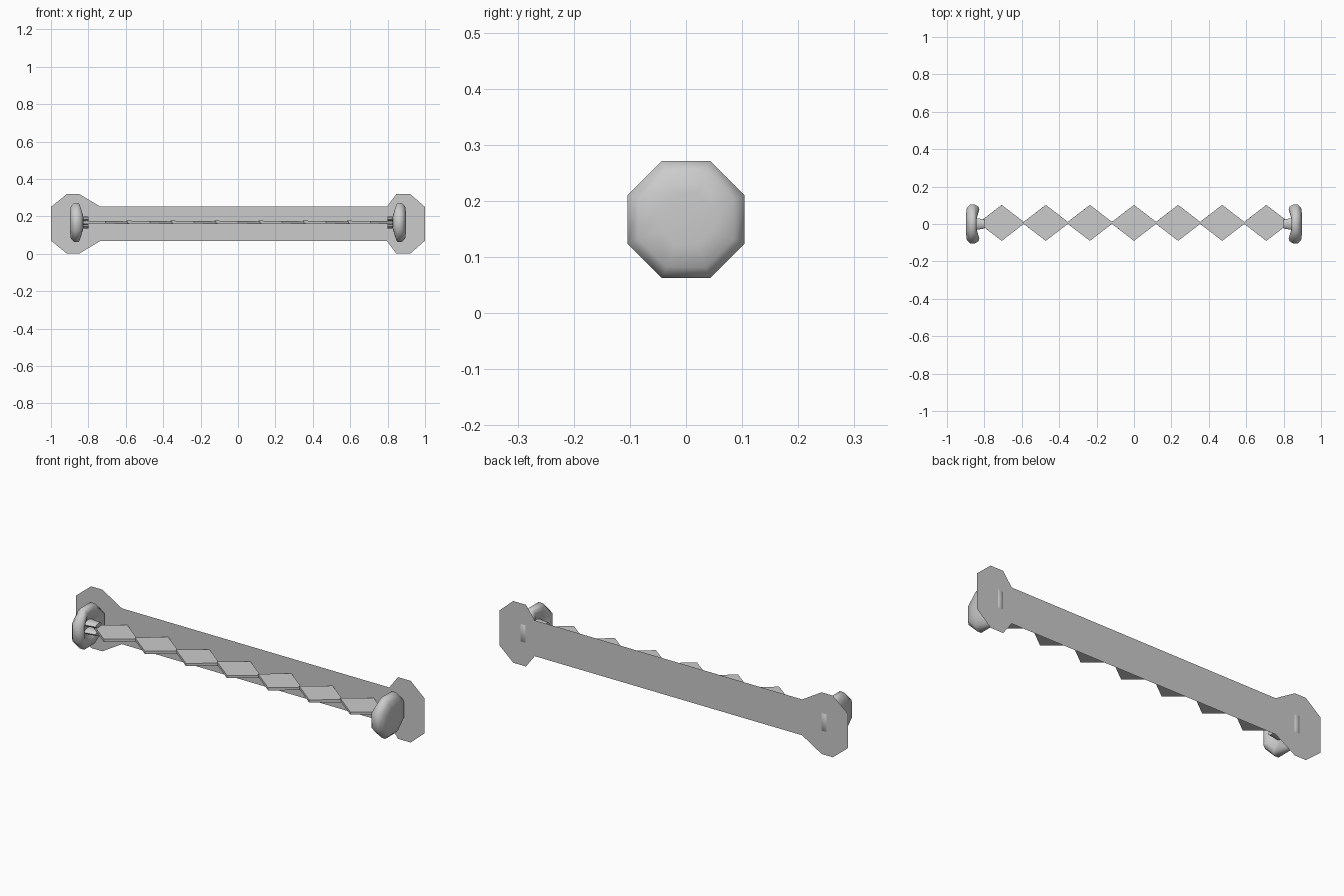
import bpy, bmesh, math
from mathutils import Matrix

if "Cube" in bpy.data.objects:
    bpy.data.objects.remove(bpy.data.objects["Cube"])

ZC = 0.167


def make(name, verts, faces, smooth=None):
    me = bpy.data.meshes.new(name)
    me.from_pydata(verts, [], faces)
    bm = bmesh.new()
    bm.from_mesh(me)
    bmesh.ops.recalc_face_normals(bm, faces=bm.faces)
    bm.to_mesh(me)
    bm.free()
    ob = bpy.data.objects.new(name, me)
    bpy.context.collection.objects.link(ob)
    if smooth:
        bpy.ops.object.select_all(action='DESELECT')
        ob.select_set(True)
        bpy.context.view_layer.objects.active = ob
        bpy.ops.object.shade_smooth_by_angle(angle=math.radians(smooth))
    return ob


def prism(name, bottom, top, smooth=None):
    n = len(bottom)
    faces = [tuple(range(n)), tuple(range(n, 2 * n))]
    faces += [(i, (i + 1) % n, n + (i + 1) % n, n + i) for i in range(n)]
    return make(name, bottom + top, faces, smooth)


# flat back plate with widened ends
top_edge = [(-1, .25), (-.914, .32), (-.85, .32), (-.738, .253),
            (.797, .253), (.847, .32), (.92, .32), (1, .25)]
outline = top_edge + [(x, .32 - z) for x, z in reversed(top_edge)]
make("back_plate", [(x, .102, z) for x, z in outline], [tuple(range(len(outline)))])

# octagonal end knobs, dished on the inner side with a saddle-shaped rim
profile = [(.899, .05), (.894, .092), (.876, .113), (.853, .113),
           (.838, .1), (.834, .082), (.845, .062), (.86, .035)]
for side, label in ((-1, "left"), (1, "right")):
    verts, faces = [], []
    for k, (x, r) in enumerate(profile):
        for i in range(8):
            a = math.radians(22.5 + 45 * i)
            bend = -.01 * math.cos(2 * a) if k in (4, 5) else 0
            verts.append((side * (x + bend), r * math.cos(a), ZC + r * math.sin(a)))
    for k in range(len(profile) - 1):
        for i in range(8):
            j = (i + 1) % 8
            faces.append((k * 8 + i, k * 8 + j, k * 8 + 8 + j, k * 8 + 8 + i))
    faces += [tuple(range(8)), tuple(range(len(verts) - 8, len(verts)))]
    make(label + "_knob", verts, faces, 60)

    # two prongs holding the strip
    for dz, part in ((.02, "upper"), (-.02, "lower")):
        def ring(x, w, h):
            return [(side * x, w * math.cos(i * math.pi / 4),
                     ZC + dz + h * math.sin(i * math.pi / 4)) for i in range(8)]
        prism(f"{label}_{part}_prong", ring(.868, .036, .014), ring(.8, .024, .012), 40)

# overlapping thin diamond plates
for n in range(7):
    cx = (n - 3) * .2358
    pts = [(-.125, 0), (0, -.096), (.125, 0), (0, .096)]
    ob = prism(f"diamond_plate_{n + 1}", [(x, y, -.007) for x, y in pts],
               [(x, y, .007) for x, y in pts])
    ob.data.transform(Matrix.Translation((cx, .006, ZC + .001)) @ Matrix.Rotation(math.radians(.8), 4, 'Y'))
